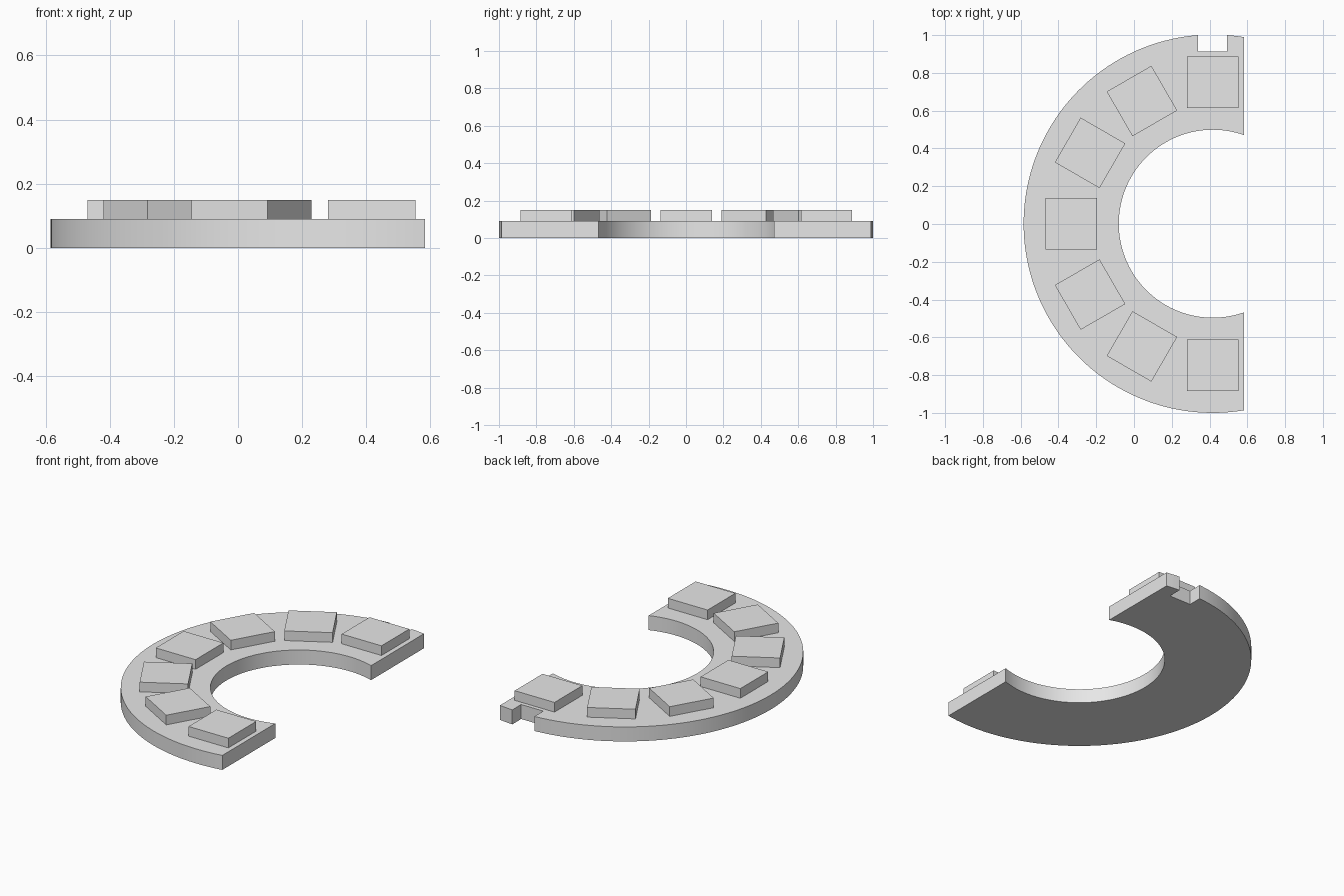
import bpy, bmesh
from math import acos, cos, sin, pi, radians
from mathutils import Matrix, Vector

old = bpy.data.objects.get("Cube")
if old:
    bpy.data.objects.remove(old, do_unlink=True)

CENTRE = Vector((0.417, 0.0015, 0))
OUTER, INNER = 1.0015, 0.4975
CUT = 0.166                          # flat end, relative to the ring centre
NOTCH = (0.075, -0.077, 0.911)       # right side, left side, floor
BASE_H, TOP_H = 0.09, 0.15

grey = bpy.data.materials.new("plain grey")
grey.use_nodes = True
grey.diffuse_color = (0.8, 0.8, 0.8, 1)
grey.node_tree.nodes["Principled BSDF"].inputs["Base Color"].default_value = (0.8, 0.8, 0.8, 1)


def make_object(name, bm):
    bmesh.ops.recalc_face_normals(bm, faces=bm.faces)
    mesh = bpy.data.meshes.new(name)
    bm.to_mesh(mesh)
    bm.free()
    mesh.materials.append(grey)
    obj = bpy.data.objects.new(name, mesh)
    bpy.context.collection.objects.link(obj)
    obj.location = CENTRE
    return obj


def arc(radius, start, end, steps):
    angles = [start + (end - start) * i / steps for i in range(steps + 1)]
    return [(radius * cos(a), radius * sin(a)) for a in angles]


# Ring base: truncated ring outline with a square notch in the back rim
end_out, end_in = acos(CUT / OUTER), acos(CUT / INNER)
right, left, floor = NOTCH
outline = arc(OUTER, end_out, acos(right / OUTER), 4)
outline += [(right, floor), (left, floor)]
outline += arc(OUTER, acos(left / OUTER), 2 * pi - end_out, 90)
outline += arc(INNER, 2 * pi - end_in, end_in, 80)

bm = bmesh.new()
face = bm.faces.new([bm.verts.new((x, y, 0)) for x, y in outline])
ring = bmesh.ops.extrude_face_region(bm, geom=[face])
lifted = [g for g in ring["geom"] if isinstance(g, bmesh.types.BMVert)]
bmesh.ops.translate(bm, verts=lifted, vec=(0, 0, BASE_H))
base = make_object("ring_base", bm)
bpy.ops.object.select_all(action="DESELECT")
base.select_set(True)
bpy.context.view_layer.objects.active = base
bpy.ops.object.shade_smooth_by_angle(angle=radians(30))

# Seven square pads spaced evenly around the ring
PAD, PAD_RADIUS = 0.273, 0.75
for i in range(7):
    turn = Matrix.Rotation(radians(90 + 30 * i), 4, "Z")
    place = Matrix.Translation((PAD_RADIUS, 0, (BASE_H + TOP_H) / 2))
    size = Matrix.Diagonal((PAD, PAD, TOP_H - BASE_H, 1))
    bm = bmesh.new()
    bmesh.ops.create_cube(bm, size=1, matrix=turn @ place @ size)
    make_object(f"square_pad_{i + 1}", bm)
